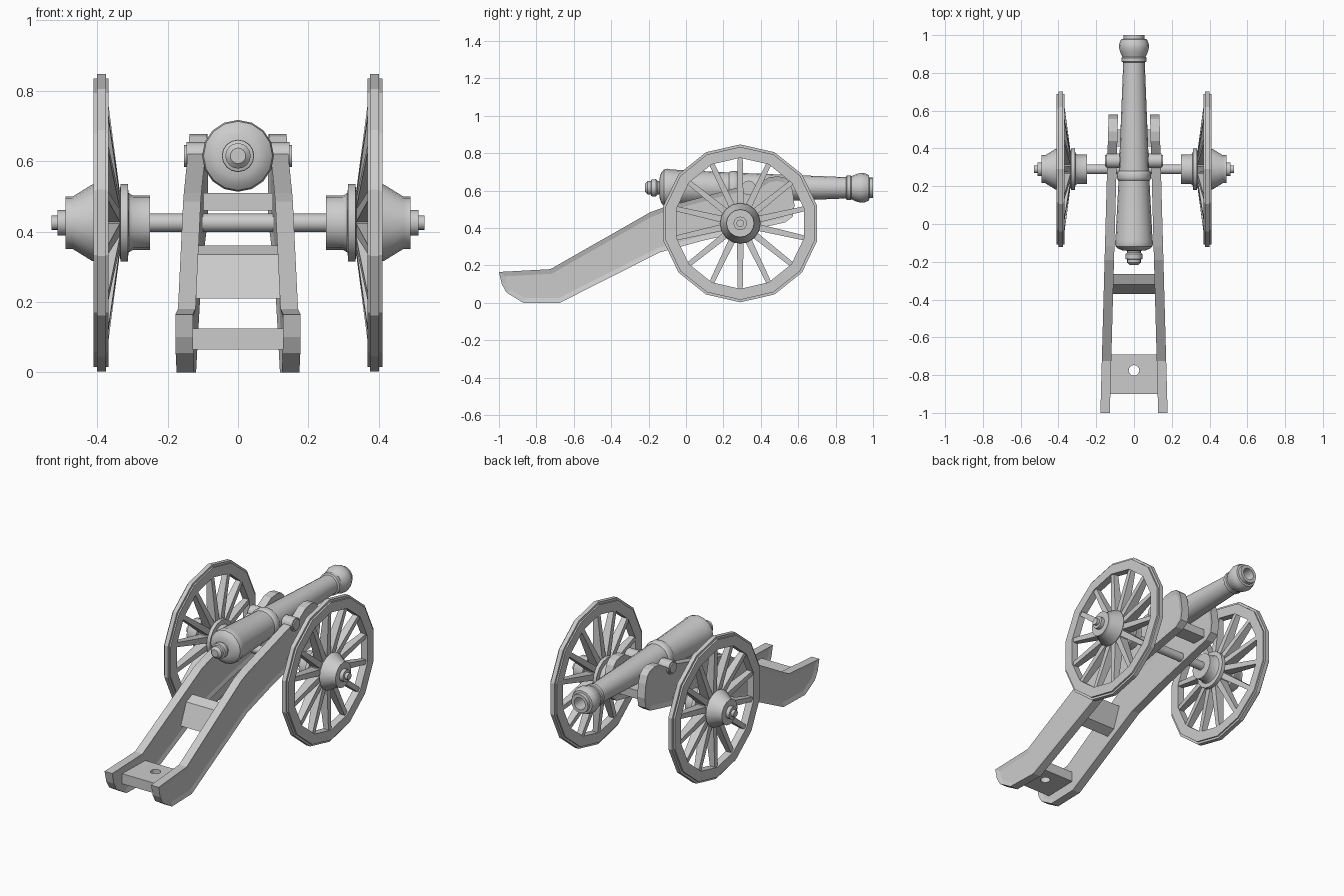
import bpy, bmesh, math
from mathutils import Vector

if "Cube" in bpy.data.objects:
    bpy.data.objects.remove(bpy.data.objects["Cube"])

grey = bpy.data.materials.new("plain_grey")
grey.diffuse_color = (0.6, 0.6, 0.6, 1)
grey.use_nodes = True
grey.node_tree.nodes["Principled BSDF"].inputs["Base Color"].default_value = grey.diffuse_color

WY, WZ = 0.29, 0.425      # axle position
BZ = 0.615                # barrel axis height
TY = 0.335                # trunnion position


def finish(name, bm, smooth=False):
    bmesh.ops.recalc_face_normals(bm, faces=bm.faces[:])
    me = bpy.data.meshes.new(name)
    bm.to_mesh(me)
    bm.free()
    me.materials.append(grey)
    ob = bpy.data.objects.new(name, me)
    bpy.context.collection.objects.link(ob)
    if smooth:
        bpy.ops.object.select_all(action='DESELECT')
        ob.select_set(True)
        bpy.context.view_layer.objects.active = ob
        bpy.ops.object.shade_smooth_by_angle(angle=math.radians(32))
    return ob


def lathe(name, profile, place, seg, smooth=True, ring=False):
    """Turn (position, radius) points; place maps (position, u, v) to space."""
    bm = bmesh.new()
    loops = []
    for p, r in profile:
        if r == 0:
            loops.append([bm.verts.new(place(p, 0, 0))] * seg)
        else:
            angs = [2 * math.pi * i / seg for i in range(seg)]
            loops.append([bm.verts.new(place(p, r * math.sin(a), r * math.cos(a))) for a in angs])
    pairs = list(zip(loops, loops[1:])) + ([(loops[-1], loops[0])] if ring else [])
    for a, b in pairs:
        for i in range(seg):
            j = (i + 1) % seg
            quad = list(dict.fromkeys([a[i], a[j], b[j], b[i]]))
            if len(quad) > 2:
                bm.faces.new(quad)
    return finish(name, bm, smooth)


def prism(bm, outline, xa, xb):
    """Extrude a (y, z) outline between two x functions of y."""
    a = [bm.verts.new((xa(y), y, z)) for y, z in outline]
    b = [bm.verts.new((xb(y), y, z)) for y, z in outline]
    caps = [bm.faces.new(a), bm.faces.new(b[::-1])]
    n = len(outline)
    for i in range(n):
        j = (i + 1) % n
        bm.faces.new((a[j], a[i], b[i], b[j]))
    bmesh.ops.recalc_face_normals(bm, faces=bm.faces[:])
    return caps


# Barrel with breech knob, rings, muzzle swell and bore
barrel = [(-.218, 0), (-.218, .022), (-.205, .036), (-.188, .036), (-.185, .045), (-.16, .046),
          (-.15, .036), (-.142, .036), (-.14, .06), (-.132, .082), (-.118, .098), (-.10, .102),
          (-.08, .098), (.23, .082), (.235, .087), (.245, .09), (.265, .09), (.275, .086),
          (.28, .08), (.855, .057), (.86, .066), (.88, .066), (.885, .062), (.91, .073),
          (.935, .08), (.955, .078), (.978, .068), (.98, .056), (1.0, .055), (1.0, .036),
          (.8, .036), (.8, 0)]
lathe("barrel", barrel, lambda p, u, v: (u, p, BZ + v), 16)

# Trunnions
lathe("trunnions", [(-.153, 0), (-.153, .031), (-.146, .031), (-.146, .039), (-.076, .039), (-.076, .03),
                    (.076, .03), (.076, .039), (.146, .039), (.146, .031), (.153, .031), (.153, 0)],
      lambda p, u, v: (p, TY + u, BZ + v), 12)

# Axle
lathe("axle", [(-.34, 0), (-.34, .026), (.34, .026), (.34, 0)],
      lambda p, u, v: (p, WY + u, WZ + v), 16)

# Carriage cheeks with shallow recessed panels
cheek = [(-1, .165), (-.985, .1), (-.96, .055), (-.87, 0), (-.675, 0), (-.14, .27), (.1, .335),
         (.53, .43), (.57, .46), (.58, .52), (.57, .6), (.555, .645), (.53, .668), (.49, .677),
         (.44, .67), (.40, .645), (.37, .625), (.29, .62), (-.12, .51), (-.19, .485), (-.725, .18)]
outer = lambda y: .178 - (y + 1) * .0275
inner = lambda y: outer(y) - .05
for s, side in ((1, "right"), (-1, "left")):
    bm = bmesh.new()
    caps = prism(bm, cheek, lambda y: s * outer(y), lambda y: s * inner(y))
    for cap in caps:
        bmesh.ops.inset_region(bm, faces=[cap], thickness=.025, depth=-.007, use_even_offset=True)
    finish(side + "_cheek", bm)

# Cross pieces between the cheeks
for name, outline in (
        ("middle_transom", [(-.265, .36), (-.32, .335), (-.37, .21), (-.315, .235)]),
        ("front_transom", [(.41, .46), (.50, .46), (.50, .51), (.41, .51)])):
    bm = bmesh.new()
    half = lambda y: inner(y) + .012
    prism(bm, outline, lambda y: -half(y), half)
    finish(name, bm)

# Tail transom with a round through hole
bm = bmesh.new()
N, HY, HR = 16, -.775, .028
box = [(.135, -.69), (-.135, -.69), (-.135, -.9), (.135, -.9)]
rows = []
for z in (.065, .125):
    o = [bm.verts.new((x, y, z)) for x, y in box]
    h = [bm.verts.new((HR * math.cos(math.radians(45) + 2 * math.pi * i / N),
                       HY + HR * math.sin(math.radians(45) + 2 * math.pi * i / N), z)) for i in range(N)]
    for k in range(4):
        arc = [h[(k * 4 + i) % N] for i in range(5)]
        bm.faces.new([o[k]] + arc + [o[(k + 1) % 4]])
    rows.append((o, h))
for a, b in zip(*rows):
    for i in range(len(a)):
        j = (i + 1) % len(a)
        bm.faces.new((a[i], a[j], b[j], b[i]))
finish("tail_transom", bm)

# Wheels
SPOKES = 14
rim = [(.367, .35), (.367, .409), (.375, .409), (.375, .422),
       (.40, .422), (.40, .409), (.41, .409), (.41, .35)]
hub = [(.25, 0), (.25, .077), (.298, .077), (.31, .084), (.312, .11), (.333, .11), (.336, .092),
       (.405, .092), (.408, .108), (.415, .108), (.47, .074), (.49, .074), (.49, .036),
       (.512, .036), (.512, .02), (.53, .02), (.53, 0)]
hub[4:6] = [(.312, .096), (.312, .11), (.333, .11)]
for s, side in ((1, "right"), (-1, "left")):
    at_wheel = lambda p, u, v: (s * p, WY + u, WZ + v)
    lathe(side + "_rim", rim, at_wheel, SPOKES, smooth=False, ring=True)
    lathe(side + "_hub", hub, at_wheel, 16)
    bm = bmesh.new()
    for k in range(SPOKES):
        a = 2 * math.pi * k / SPOKES
        out = Vector((0, math.sin(a), math.cos(a)))
        across = Vector((0, math.cos(a), -math.sin(a)))
        ends = []
        # radius, inner x, outer x, half width
        for r, x0, x1, w in ((.085, .335, .395, .018), (.36, .371, .402, .013)):
            ends.append([bm.verts.new(Vector((s * x, WY, WZ)) + out * r + across * t)
                         for x, t in ((x0, -w), (x1, -w), (x1, w), (x0, w))])
        lo, hi = ends
        bm.faces.new(lo)
        bm.faces.new(hi[::-1])
        for i in range(4):
            j = (i + 1) % 4
            bm.faces.new((lo[i], lo[j], hi[j], hi[i]))
    finish(side + "_spokes", bm)
